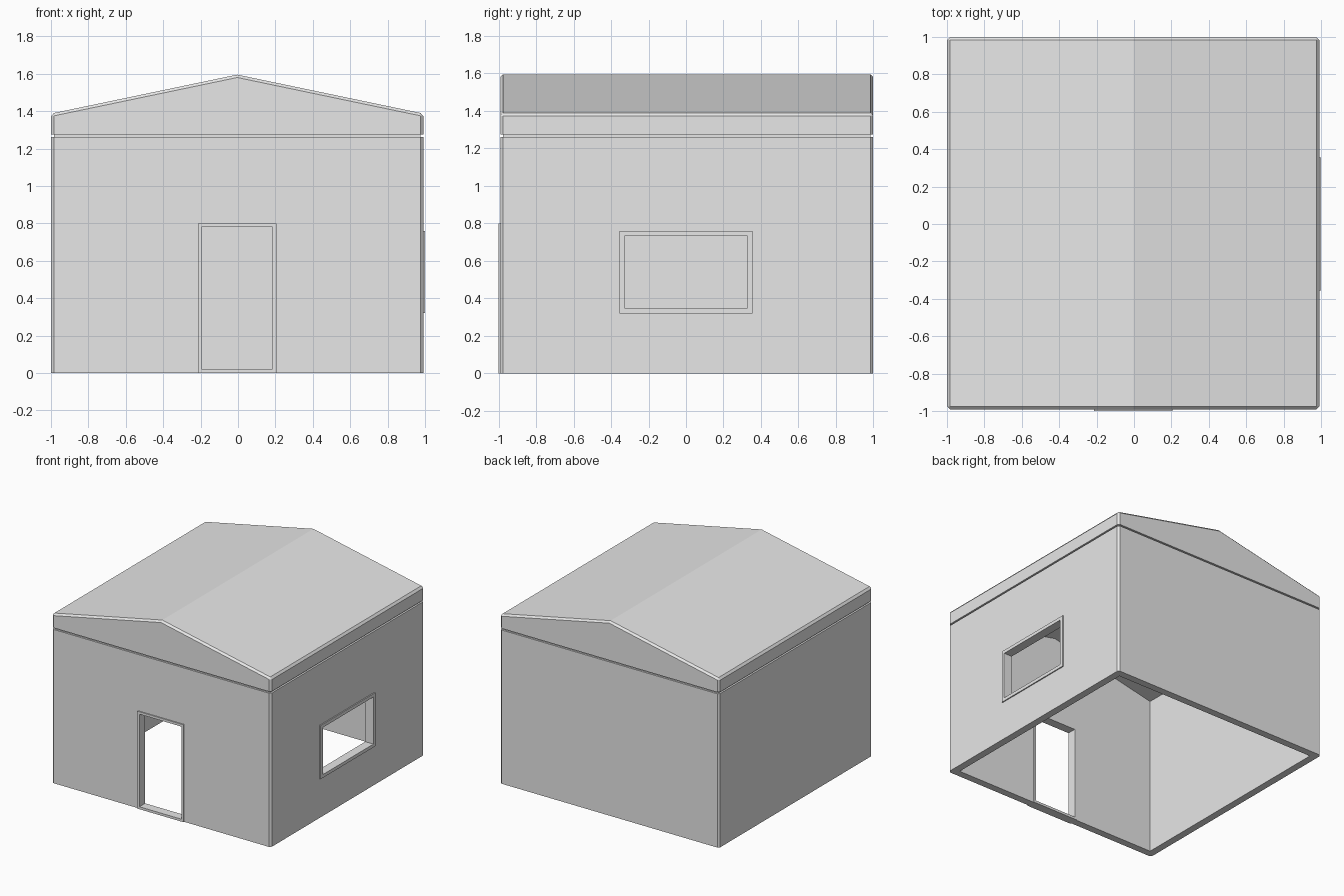
import bpy, bmesh
from mathutils import Vector

cube = bpy.data.objects.get("Cube")
if cube:
    bpy.data.objects.remove(cube, do_unlink=True)

CX, CY, HALF = -0.004, 0.004, 0.995      # house centre and half width
WALL, BEVEL = 0.06, 0.015
WALL_TOP, ROOF_BASE = 1.262, 1.275

grey = bpy.data.materials.new("plain grey")
grey.use_nodes = True
grey.diffuse_color = (0.8, 0.8, 0.8, 1)
grey.node_tree.nodes["Principled BSDF"].inputs["Base Color"].default_value = (0.8, 0.8, 0.8, 1)


def prism(name, profile, y0, y1, bevel_rule=None):
    """Extrude an x-z outline from y0 to y1, bevelling the edges the rule picks."""
    bm = bmesh.new()
    face = bm.faces.new([bm.verts.new((x, y0, z)) for x, z in profile])
    out = bmesh.ops.extrude_face_region(bm, geom=[face])
    moved = [v for v in out["geom"] if isinstance(v, bmesh.types.BMVert)]
    bmesh.ops.translate(bm, verts=moved, vec=Vector((0, y1 - y0, 0)))
    bmesh.ops.recalc_face_normals(bm, faces=bm.faces[:])
    if bevel_rule:
        edges = [e for e in bm.edges if bevel_rule(e.verts[0].co, e.verts[1].co)]
        bmesh.ops.bevel(bm, geom=edges, offset=BEVEL, segments=1,
                        affect='EDGES', clamp_overlap=True)
    mesh = bpy.data.meshes.new(name)
    bm.to_mesh(mesh)
    bm.free()
    mesh.materials.append(grey)
    obj = bpy.data.objects.new(name, mesh)
    bpy.context.collection.objects.link(obj)
    return obj


def box(name, x0, x1, y0, y1, z0, z1, bevel_rule=None):
    return prism(name, [(x0, z0), (x1, z0), (x1, z1), (x0, z1)], y0, y1, bevel_rule)


def gable(half, base, eave, ridge):
    return [(CX - half, base), (CX + half, base), (CX + half, eave),
            (CX, ridge), (CX - half, eave)]


def cut(obj, cutters):
    """Subtract the cutters and bake the result."""
    for c in cutters:
        mod = obj.modifiers.new("cut", 'BOOLEAN')
        mod.operation, mod.solver, mod.object = 'DIFFERENCE', 'EXACT', c
    bpy.context.view_layer.update()
    evaluated = obj.evaluated_get(bpy.context.evaluated_depsgraph_get())
    mesh = bpy.data.meshes.new_from_object(evaluated)
    obj.modifiers.clear()
    obj.data = mesh


def upright(a, b):
    return abs(a.z - b.z) > 0.05 and abs(a.x - b.x) < 0.01


def roof_edges(a, b):
    on_base = max(a.z, b.z) < ROOF_BASE + 0.01
    on_ridge = abs(a.x - CX) < 0.01 and abs(b.x - CX) < 0.01
    return not on_base and not on_ridge


X0, X1, Y0, Y1 = CX - HALF, CX + HALF, CY - HALF, CY + HALF

# Walls, recessed joint and gabled roof
walls = box("walls", X0, X1, Y0, Y1, 0, WALL_TOP, upright)
joint = box("roof_joint", X0 + BEVEL, X1 - BEVEL, Y0 + BEVEL, Y1 - BEVEL, WALL_TOP, ROOF_BASE)
roof = prism("roof", gable(HALF, ROOF_BASE, 1.387, 1.595), Y0, Y1, roof_edges)

# Frame outlines: (low side, high side, bottom, top)
door, door_bar = (-0.215, 0.205, 0, 0.8), 0.02
window, window_bar = (-0.355, 0.355, 0.32, 0.76), 0.027

# Hollow interior and openings
room = prism("room_cutter", gable(HALF - WALL, -0.1, 1.3, 1.5), Y0 + WALL, Y1 - WALL)
door_hole = box("door_cutter", door[0], door[1], Y0 - 0.1, Y0 + 0.2, -0.1, door[3])
window_hole = box("window_cutter", X1 - 0.2, X1 + 0.1, *window)
cut(walls, [room, door_hole, window_hole])
cut(joint, [room])
cut(roof, [room])
for helper in (room, door_hole, window_hole):
    bpy.data.objects.remove(helper, do_unlink=True)


# Frames lining the openings and standing slightly proud of the wall
def frame(name, outline, bar, place):
    a, b, z0, z1 = outline
    place(name + "_sill", a, b, z0, z0 + bar)
    place(name + "_head", a, b, z1 - bar, z1)
    place(name + "_low_jamb", a, a + bar, z0 + bar, z1 - bar)
    place(name + "_high_jamb", b - bar, b, z0 + bar, z1 - bar)


frame("door_frame", door, door_bar,
      lambda n, a, b, z0, z1: box(n, a, b, -1, Y0 + WALL + 0.005, z0, z1))
frame("window_frame", window, window_bar,
      lambda n, a, b, z0, z1: box(n, X1 - WALL - 0.005, 1, a, b, z0, z1))
